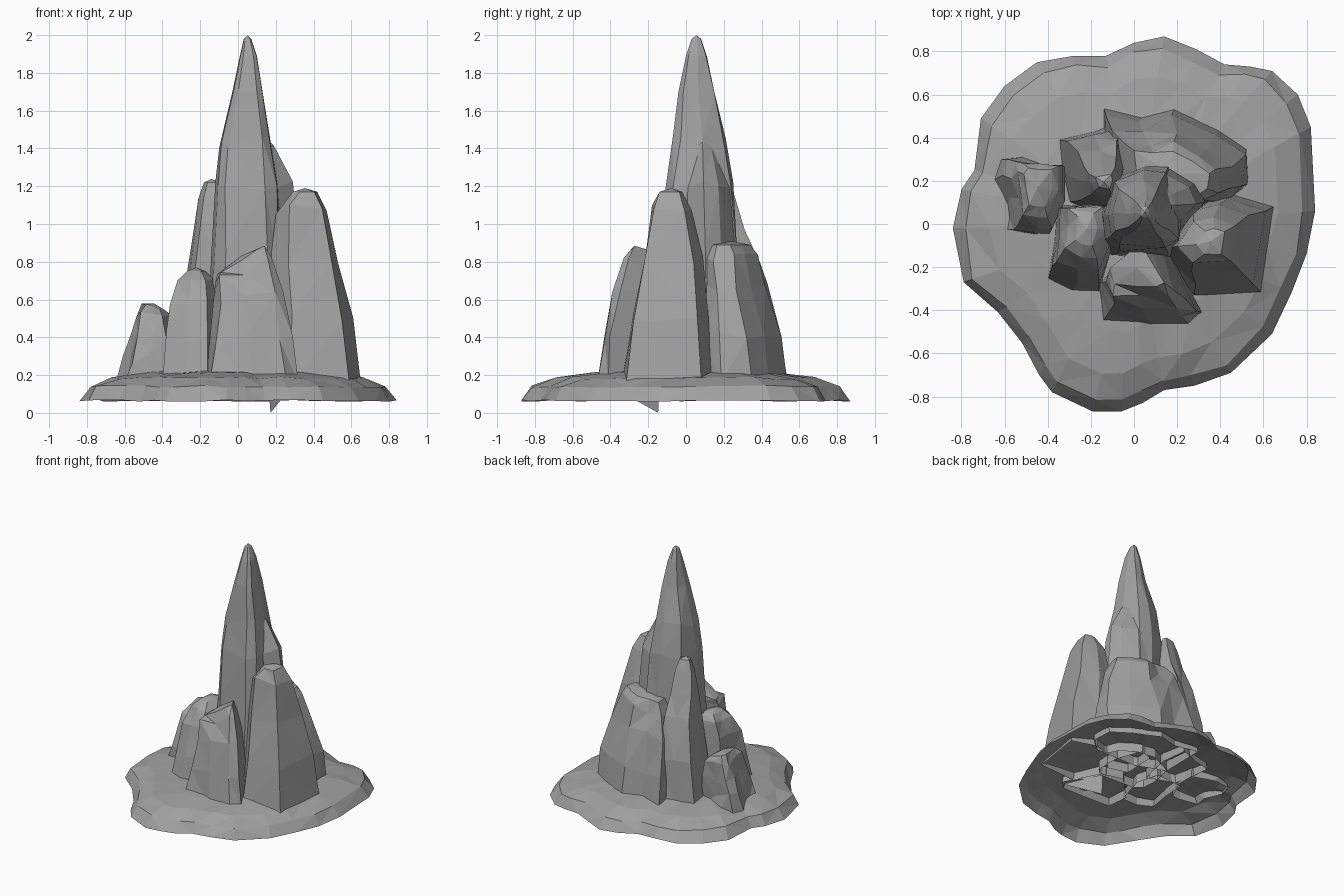
import bpy
import bmesh
import random

random.seed(4)

cube = bpy.data.objects.get("Cube")
if cube:
    bpy.data.objects.remove(cube, do_unlink=True)

# Single stone colour
stone = bpy.data.materials.new("grey stone")
stone.use_nodes = True
colour = (0.36, 0.36, 0.36, 1)
stone.diffuse_color = colour
shader = stone.node_tree.nodes["Principled BSDF"]
shader.inputs["Base Color"].default_value = colour
shader.inputs["Roughness"].default_value = 0.9


def loft(name, rings, apex):
    """Join rings of points into an open-bottomed, flat-shaded shell closed by an apex."""
    bm = bmesh.new()
    loops = [[bm.verts.new(p) for p in ring] for ring in rings]
    count = len(loops[0])
    for low, high in zip(loops, loops[1:]):
        for i in range(count):
            j = (i + 1) % count
            bm.faces.new((low[i], low[j], high[j], high[i]))
    tip = bm.verts.new(apex)
    for i in range(count):
        bm.faces.new((loops[-1][i], loops[-1][(i + 1) % count], tip))
    bmesh.ops.triangulate(bm, faces=bm.faces[:], quad_method='SHORT_EDGE')
    mesh = bpy.data.meshes.new(name)
    bm.to_mesh(mesh)
    bm.free()
    mesh.materials.append(stone)
    obj = bpy.data.objects.new(name, mesh)
    bpy.context.scene.collection.objects.link(obj)
    return obj


def rock(name, footprint, levels, tilt=0, rough=0.05):
    """Fit a footprint (anticlockwise, hundredths) into the box x0, x1, y0, y1 of each level."""
    xs, ys = zip(*footprint)
    shape = [((x - min(xs)) / (max(xs) - min(xs)), (y - min(ys)) / (max(ys) - min(ys)))
             for x, y in footprint]
    rings = []
    for n, (z, x0, x1, y0, y1) in enumerate(levels):
        inner = 0 < n < len(levels) - 1
        ring = []
        for u, v in shape:
            # Roughen the inside rings, keeping the outermost points on the box
            ju = random.uniform(-rough, rough) if 0 < u < 1 else 0
            jv = random.uniform(-rough, rough) if 0 < v < 1 else 0
            jz = random.uniform(-3, 3) if inner and z < 150 else 0
            lean = tilt * (u - 0.5) * n / (len(levels) - 1)
            ring.append(((x0 + (u + ju) * (x1 - x0)) / 100,
                         (y0 + (v + jv) * (y1 - y0)) / 100,
                         (z + jz + lean) / 100))
        rings.append(ring)
    z, x0, x1, y0, y1 = levels[-1]
    return loft(name, rings, ((x0 + x1) / 200, (y0 + y1) / 200, (z + 2) / 100))


# Low mound: an open shell with a wavy rim
outline = [(14, 87), (0, 84), (-13, 78), (-28, 78), (-45, 75), (-60, 64), (-71, 49),
           (-74, 25), (-80, 16), (-84, -2), (-79, -27), (-63, -41), (-52, -55),
           (-44, -70), (-38, -78), (-19, -87), (-6, -87), (4, -83), (14, -77),
           (28, -75), (45, -69), (64, -51), (73, -32), (80, -14), (84, 6),
           (82, 45), (76, 60), (64, 71), (54, 73), (42, 74), (29, 81)]
mound_rings = []
for z, scale, wobble in ((0.065, 1, 0.006), (0.14, 0.94, 0.006), (0.185, 0.79, 0.007),
                         (0.213, 0.57, 0.005), (0.23, 0.3, 0.003)):
    ring = []
    for x, y in outline:
        spread = scale + random.uniform(-2, 2) * wobble * (scale < 1)
        ring.append((x * spread / 100, y * spread / 100, z + random.uniform(-wobble, wobble)))
    mound_rings.append(ring)
loft("mound", mound_rings, (0, 0, 0.23))

# Tall central spire, with a lower buttress against its left and back
rock("central_spire",
     [(-12, -6), (-7, -11), (15, -12), (20, -7), (21, 10), (15, 26), (5, 27), (-9, 20), (-13, 5)],
     [(16, -18, 24, -16, 28), (50, -16, 24, -15, 28), (85, -14, 23, -13, 27),
      (120, -12, 21, -11, 25), (143, -10, 17, -7, 21), (170, -3, 13, -4, 15),
      (189, 1, 10, 0, 11), (198, 3, 7, 3, 8)], rough=0.03)
rock("spire_buttress",
     [(5, 0), (19, -4), (32, 10), (28, 18), (15, 26), (6, 24)],
     [(16, 5, 34, -5, 28), (55, 5, 34, -5, 28), (85, 5, 33, -4, 27),
      (120, 5, 29, -3, 24), (141, 6, 19, 1, 18), (147, 7, 14, 4, 14)], rough=0.02)

# Large rock on the left of the model
rock("large_left_rock",
     [(15, -15), (29, -33), (59, -32), (64, 7), (45, 14), (30, 10)],
     [(16, 14, 65, -34, 14), (50, 15, 61, -28, 12), (80, 17, 53, -22, 9),
      (108, 20, 47, -18, 3), (117, 29, 42, -14, -2)], rough=0.03)

# Front rock with a sloping crest
rock("front_rock",
     [(-15, -45), (5, -46), (25, -46), (31, -42), (17, -13), (0, -10), (-18, -29)],
     [(16, -17, 32, -47, -10), (40, -15, 29, -43, -10), (62, -13, 24, -39, -11),
      (76, -12, 18, -33, -11), (81, -11, 14, -29, -12)], tilt=15)

# Rounded rock at the front right
rock("front_right_rock",
     [(-39, -24), (-28, -29), (-15, -31), (-8, -10), (-12, 8), (-36, 5), (-37, -8)],
     [(16, -40, -9, -32, 10), (40, -38, -9, -28, 10), (60, -36, -10, -22, 9),
      (70, -32, -12, -16, 8), (75, -27, -17, -10, 5)])

# Small craggy boulder at the right
rock("small_right_boulder",
     [(-60, -4), (-48, -5), (-40, -5), (-33, 10), (-33, 26), (-48, 28), (-60, 29), (-65, 22),
      (-61, 9)],
     [(15, -65, -32, -5, 30), (28, -61, -32, -4, 30), (40, -57, -33, -2, 29),
      (50, -54, -35, 3, 28), (56, -51, -38, 8, 26)], tilt=-4, rough=0.07)

# Slim column behind the spire
rock("slim_back_column",
     [(-28, 10), (-10, 3), (-4, 28), (-7, 48), (-20, 44), (-34, 40), (-32, 24)],
     [(16, -35, -4, 2, 48), (50, -31, -4, 4, 44), (80, -26, -5, 7, 38),
      (100, -23, -6, 10, 31), (115, -21, -8, 13, 26), (122, -18, -10, 16, 23)])

# Broad rock across the back
rock("broad_back_rock",
     [(-12, 20), (10, 10), (42, 10), (52, 17), (51, 33), (39, 43), (20, 52), (5, 51), (-14, 53)],
     [(16, -14, 53, 10, 54), (40, -13, 50, 10, 50), (66, -10, 44, 11, 43),
      (82, -5, 39, 11, 38), (89, 0, 34, 13, 34)])

# Thin pointed wedge poking out underneath the front rock
wedge = loft("root_wedge",
             [[(0.16, -0.16, 0.16), (0.3, -0.43, 0.16), (0.17, -0.145, 0.16)]],
             (0.172, -0.147, 0))
wedge.data.flip_normals()
